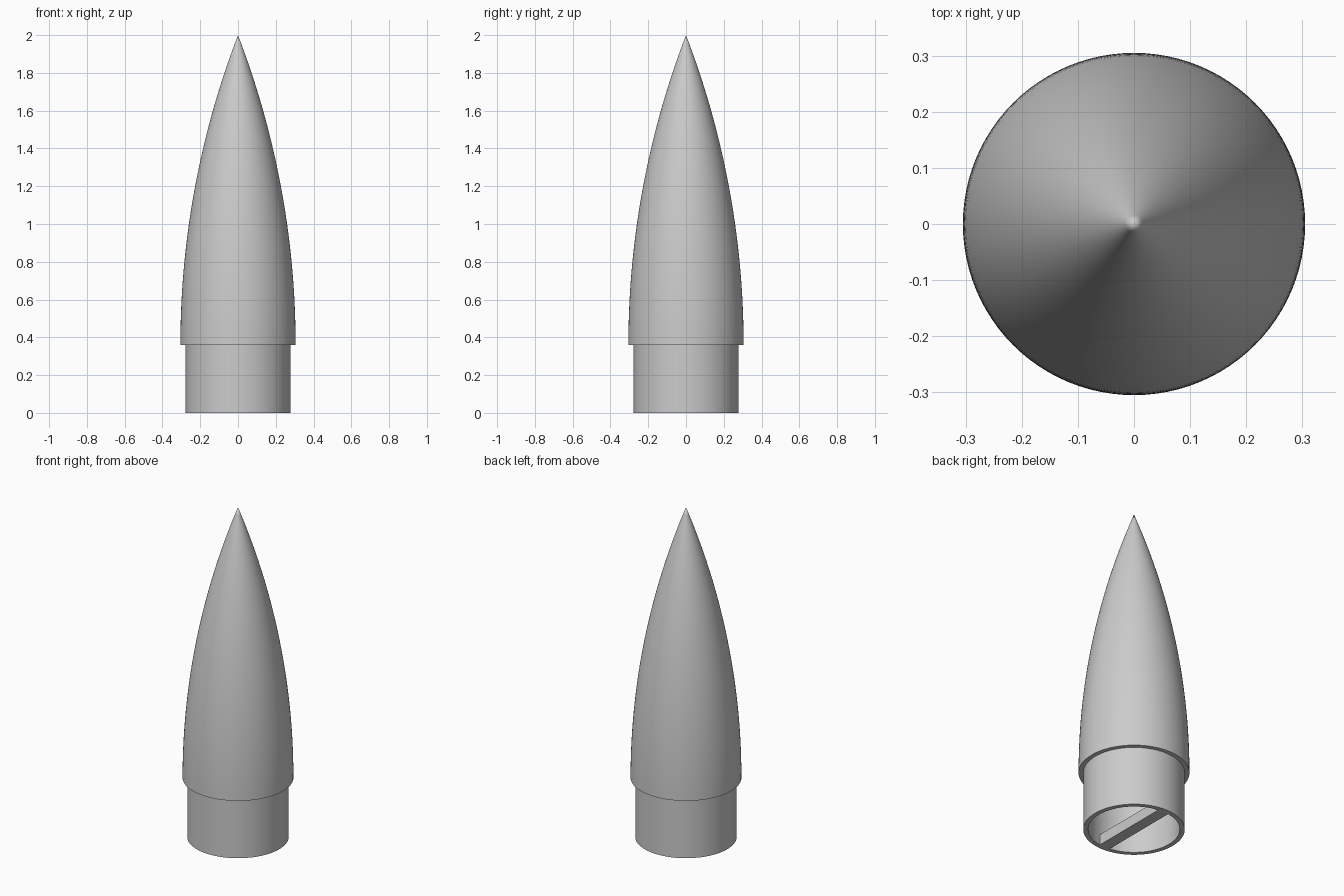
import bpy, bmesh, math

cube = bpy.data.objects.get("Cube")
if cube:
    bpy.data.objects.remove(cube)

HEIGHT = 2.0
LEDGE = 0.36            # height where the ogive meets the shoulder
BASE_R = 0.305
SHOULDER_R = 0.279
BORE_R = 0.252
SEGMENTS = 96

grey = bpy.data.materials.new("plain_grey")
grey.use_nodes = True
colour = (0.6, 0.6, 0.6, 1)
grey.diffuse_color = colour
grey.node_tree.nodes["Principled BSDF"].inputs["Base Color"].default_value = colour


def ogive(radius, length, start, steps):
    """Tangent ogive as (radius, height) points from base to tip."""
    rho = (radius ** 2 + length ** 2) / (2 * radius)
    points = []
    for i in range(steps + 1):
        h = length * i / steps
        r = math.sqrt(rho ** 2 - h ** 2) + radius - rho
        points.append((max(r, 0), start + h))
    points[-1] = (0, start + length)
    return points


def finish(name, bm):
    bmesh.ops.remove_doubles(bm, verts=bm.verts, dist=1e-5)
    bmesh.ops.recalc_face_normals(bm, faces=bm.faces)
    mesh = bpy.data.meshes.new(name)
    bm.to_mesh(mesh)
    bm.free()
    obj = bpy.data.objects.new(name, mesh)
    bpy.context.collection.objects.link(obj)
    mesh.materials.append(grey)
    return obj


# Hollow nose cone: inner wall from its tip down, bottom rim, shoulder, ledge, ogive
inner = ogive(BORE_R, HEIGHT - LEDGE - 0.16, LEDGE, 24)[::-1]
outer = ogive(BASE_R, HEIGHT - LEDGE, LEDGE, 40)
profile = inner + [(BORE_R, 0), (SHOULDER_R, 0), (SHOULDER_R, LEDGE)] + outer

bm = bmesh.new()
verts = [bm.verts.new((r, 0, z)) for r, z in profile]
edges = [bm.edges.new(pair) for pair in zip(verts, verts[1:])]
bmesh.ops.spin(bm, geom=verts + edges, cent=(0, 0, 0), axis=(0, 0, 1),
               angle=math.tau, steps=SEGMENTS, use_merge=True)
cone = finish("nose_cone", bm)

bpy.ops.object.select_all(action='DESELECT')
cone.select_set(True)
bpy.context.view_layer.objects.active = cone
bpy.ops.object.shade_smooth_by_angle(angle=math.radians(30))

# Anchor bar across the open bottom
bm = bmesh.new()
bmesh.ops.create_cube(bm, size=1)
bmesh.ops.scale(bm, vec=(0.07, 2 * BORE_R + 0.01, 0.065), verts=bm.verts)
bmesh.ops.translate(bm, vec=(0, 0, 0.0325), verts=bm.verts)
finish("anchor_bar", bm)
